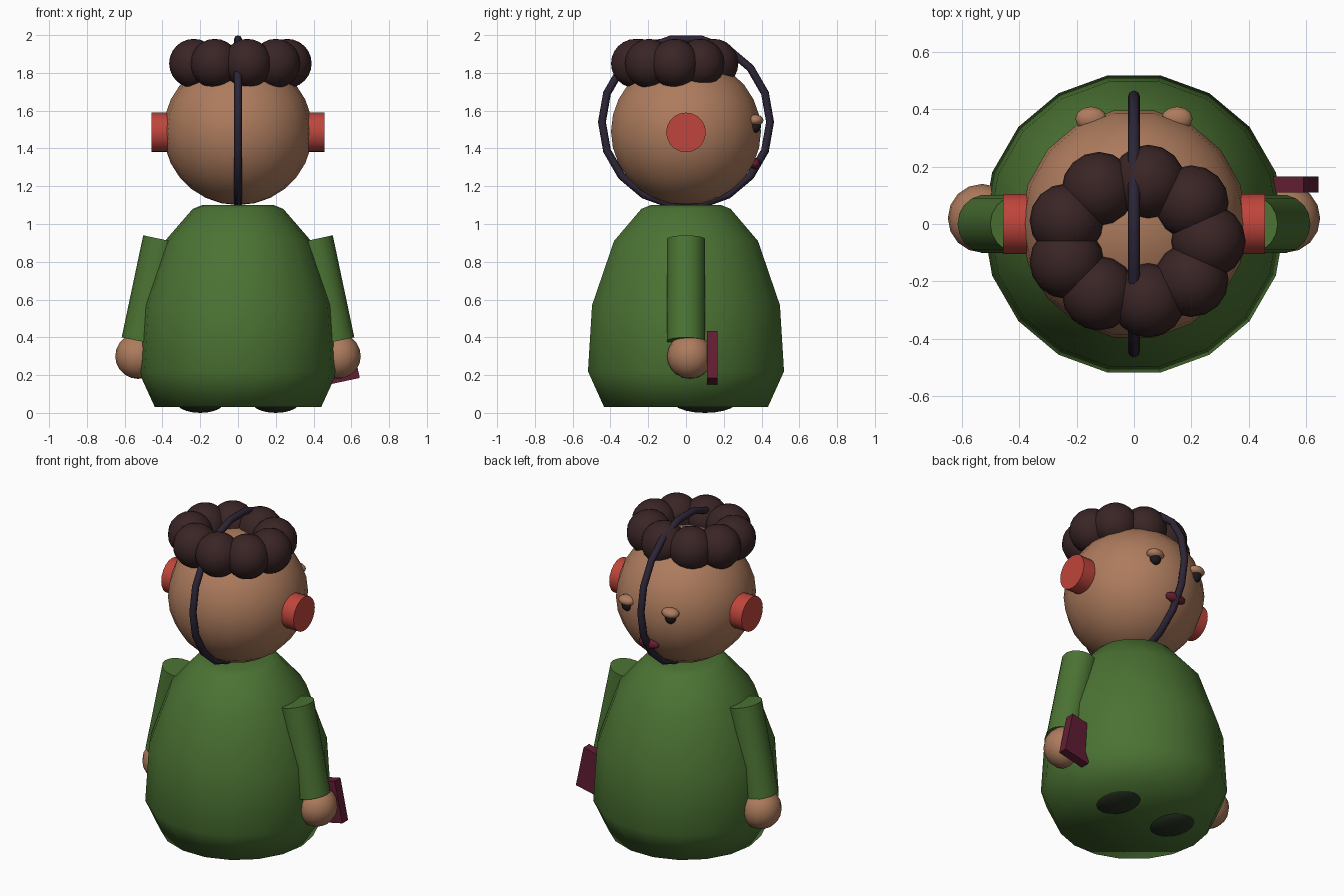
import bpy, bmesh
from math import radians, sin, cos, tau
from mathutils import Matrix, Vector

cube = bpy.data.objects.get("Cube")
if cube:
    bpy.data.objects.remove(cube)


def material(name, r, g, b):
    m = bpy.data.materials.new(name)
    m.use_nodes = True
    m.diffuse_color = (r, g, b, 1)
    m.node_tree.nodes["Principled BSDF"].inputs["Base Color"].default_value = (r, g, b, 1)
    return m


GREEN = material("cloth_green", 0.07, 0.17, 0.033)
SKIN = material("skin_tan", 0.42, 0.20, 0.11)
RED = material("ear_red", 0.52, 0.06, 0.045)
HAIR = material("hair_brown", 0.042, 0.018, 0.019)
BAND = material("band_violet", 0.026, 0.018, 0.036)
BOOK = material("book_maroon", 0.12, 0.013, 0.033)
LIPS = material("lip_crimson", 0.13, 0.012, 0.03)
DARK = material("eye_black", 0.012, 0.01, 0.012)
SHOE = material("shoe_dark_green", 0.022, 0.035, 0.016)


def finish(name, bm, mat, angle=40):
    bmesh.ops.recalc_face_normals(bm, faces=bm.faces)
    me = bpy.data.meshes.new(name)
    bm.to_mesh(me)
    bm.free()
    me.materials.append(mat)
    ob = bpy.data.objects.new(name, me)
    bpy.context.collection.objects.link(ob)
    bpy.ops.object.select_all(action="DESELECT")
    ob.select_set(True)
    bpy.context.view_layer.objects.active = ob
    bpy.ops.object.shade_smooth_by_angle(angle=radians(angle))
    return ob


def ball(name, loc, radii, mat, seg=16, rings=10):
    bm = bmesh.new()
    place = (Matrix.Translation(loc) @ Matrix.Diagonal((*radii, 1))
             @ Matrix.Rotation(radians(90), 4, "Z"))
    bmesh.ops.create_uvsphere(bm, u_segments=seg, v_segments=rings, radius=1, matrix=place)
    return finish(name, bm, mat, 60)


def rod(name, a, b, radius, mat, seg=18):
    a, b = Vector(a), Vector(b)
    axis = b - a
    place = Matrix.Translation((a + b) / 2) @ axis.to_track_quat("Z", "Y").to_matrix().to_4x4()
    bm = bmesh.new()
    bmesh.ops.create_cone(bm, cap_ends=True, segments=seg, radius1=radius, radius2=radius,
                          depth=axis.length, matrix=place)
    return finish(name, bm, mat)


def lathe(name, profile, seg, mat, angle):
    bm = bmesh.new()
    rings = [[bm.verts.new((r * cos(tau * i / seg), r * sin(tau * i / seg), z))
              for i in range(seg)] for r, z in profile]
    for low, high in zip(rings, rings[1:]):
        for i in range(seg):
            j = (i + 1) % seg
            bm.faces.new((low[i], low[j], high[j], high[i]))
    bm.faces.new(rings[0])
    bm.faces.new(rings[-1])
    return finish(name, bm, mat, angle)


# Robe and head
lathe("robe", [(0.44, 0.03), (0.527, 0.22), (0.505, 0.57), (0.387, 0.91),
               (0.24, 1.08), (0.19, 1.10)], 18, GREEN, 80)
ball("head", (0, 0, 1.49), (0.395, 0.403, 0.39), SKIN, 18, 14)

# Paired parts
for side, s in (("left", 1), ("right", -1)):
    rod(side + "_arm", (s * 0.402, 0, 0.919), (s * 0.516, 0, 0.379), 0.102, GREEN)
    ball(side + "_hand", (s * 0.53, 0.02, 0.30), (0.12, 0.12, 0.12), SKIN)
    ball(side + "_foot", (s * 0.2, 0.1, 0.06), (0.13, 0.17, 0.06), SHOE)
    rod(side + "_ear", (s * 0.37, 0, 1.485), (s * 0.457, 0, 1.485), 0.105, RED, 20)
    ball(side + "_eye", (s * 0.15, 0.365, 1.52), (0.033, 0.033, 0.037), DARK, 12, 8)
    ball(side + "_eyelid", (s * 0.15, 0.367, 1.55), (0.055, 0.043, 0.03), SKIN, 12, 8)

# Mouth
ball("mouth", (0, 0.365, 1.32), (0.07, 0.03, 0.03), LIPS, 12, 8)

# Ring of curls
CURLS = 9
for i in range(CURLS):
    a = tau * i / CURLS
    ball(f"hair_curl_{i + 1}", (0.005 + 0.255 * cos(a), -0.06 + 0.21 * sin(a), 1.85),
         (0.13, 0.13, 0.13), HAIR, 16, 12)

# Headband hoop running front to back
bpy.ops.mesh.primitive_torus_add(major_segments=18, minor_segments=8, major_radius=0.445,
                                 minor_radius=0.021, location=(0, 0, 1.54),
                                 rotation=(radians(90), 0, radians(90)))
hoop = bpy.context.object
hoop.name = "headband"
hoop.data.materials.append(BAND)
bpy.ops.object.shade_smooth_by_angle(angle=radians(60))

# Book leaning with the left arm
bm = bmesh.new()
bmesh.ops.create_cube(bm, size=1, matrix=Matrix.Translation((0.535, 0.138, 0.292))
                      @ Matrix.Rotation(radians(-12), 4, "Y")
                      @ Matrix.Diagonal((0.17, 0.056, 0.255, 1)))
finish("book", bm, BOOK)
